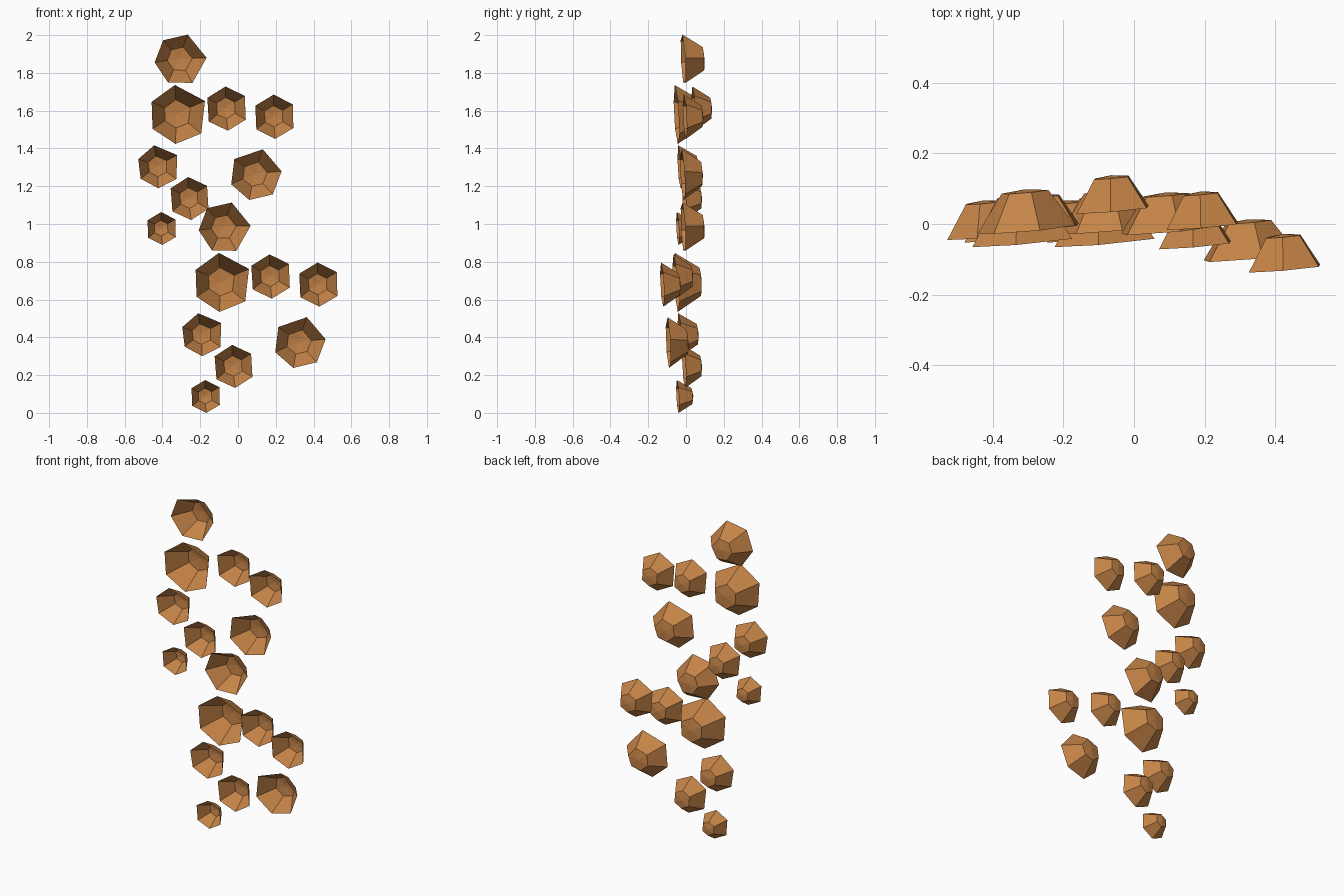
import bpy, bmesh, math
from mathutils import Vector

if "Cube" in bpy.data.objects:
    bpy.data.objects.remove(bpy.data.objects["Cube"])

mat = bpy.data.materials.new("clay_orange")
mat.diffuse_color = (0.56, 0.23, 0.064, 1)
mat.use_nodes = True
mat.node_tree.nodes["Principled BSDF"].inputs["Base Color"].default_value = mat.diffuse_color

# corner angles of the two six-sided outlines
UNEVEN = (97, 27, -40, -96, -151, 155)
EVEN = (92, 34, -31, -88, -145, 150)

# (outline, turn, x, z, radius, depth, y of upper copy, y of lower copy)
HOLDS = [
    (UNEVEN, -23, -0.304, 1.870, 0.138, 0.110, -0.015, -0.015),
    (UNEVEN, 0, -0.315, 1.580, 0.157, 0.130, -0.050, -0.050),
    (EVEN, 1, -0.060, 1.611, 0.117, 0.095, 0.040, -0.060),
    (EVEN, 0, 0.193, 1.568, 0.117, 0.095, -0.006, -0.126),
    (UNEVEN, 5, -0.420, 1.304, 0.115, 0.098, -0.034, -0.034),
    (UNEVEN, -23 + 70, 0.093, 1.262, 0.139, 0.104, -0.018, -0.094),
    (EVEN, 2, -0.256, 1.135, 0.114, 0.092, -0.010, -0.010),
    (EVEN, 0, -0.404, 0.976, 0.087, 0.080, -0.044, -0.044),
]
LOWER_SHIFT = (0.233, -0.889)   # x, z of the second cluster


def hold(name, outline, turn, x, y, z, radius, depth):
    """Open-fronted tapered cup with a very shallow pointed cap at the back."""
    bm = bmesh.new()
    tilt_x, tilt_z = 0.085, -0.05

    def vert(u, v, d):
        # u, v across the rim plane, d towards the back
        return bm.verts.new(Vector((x + u - tilt_x * d * 0.5,
                                    y + d + tilt_x * u + tilt_z * v,
                                    z + v - tilt_z * d * 0.5)))

    def ring(r, d):
        return [vert(r * math.cos(math.radians(a + turn)),
                     r * math.sin(math.radians(a + turn)), d) for a in outline]

    rim = ring(radius, 0)
    cap = ring(radius * 0.48, depth - 0.004)
    tip = vert(0, 0, depth + 0.003)
    n = len(outline)
    for i in range(n):
        j = (i + 1) % n
        bm.faces.new((rim[i], cap[i], cap[j], rim[j]))
        bm.faces.new((cap[i], tip, cap[j]))
    # make all faces point outwards, away from the hollow
    bm.normal_update()
    centre = Vector((x, y, z))
    flip = [f for f in bm.faces if f.normal.dot(f.calc_center_median() - centre) < 0]
    bmesh.ops.reverse_faces(bm, faces=flip)
    me = bpy.data.meshes.new(name)
    bm.to_mesh(me)
    bm.free()
    me.materials.append(mat)
    bpy.context.collection.objects.link(bpy.data.objects.new(name, me))


# two matching clusters of holds
for i, (outline, turn, x, z, r, depth, y_up, y_low) in enumerate(HOLDS, 1):
    hold(f"upper_hold_{i}", outline, turn, x, y_up, z, r, depth)
    hold(f"lower_hold_{i}", outline, turn, x + LOWER_SHIFT[0], y_low,
         z + LOWER_SHIFT[1], r, depth)
